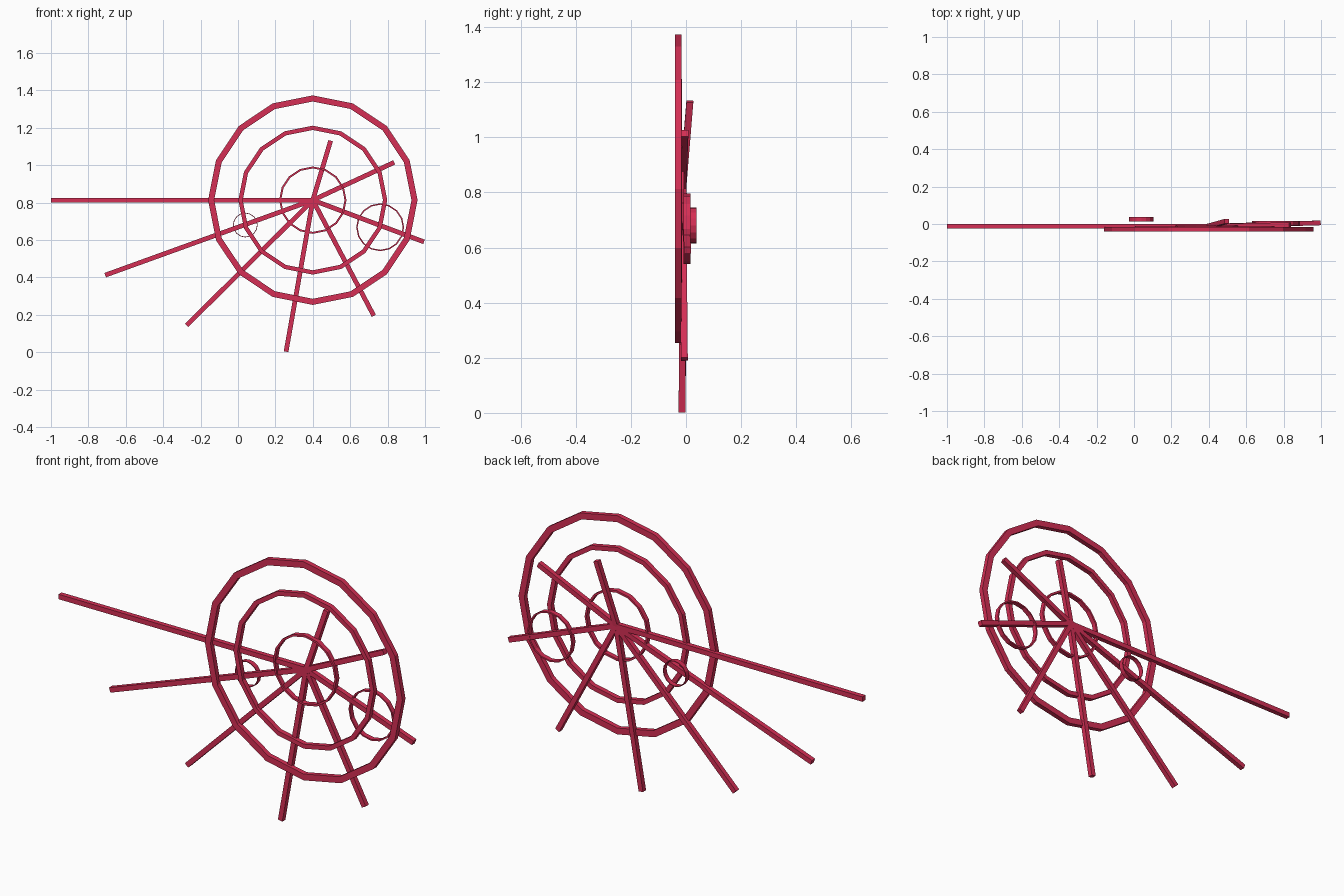
import bpy, bmesh, math
from mathutils import Vector

if "Cube" in bpy.data.objects:
    bpy.data.objects.remove(bpy.data.objects["Cube"])

crimson = bpy.data.materials.new("crimson")
crimson.use_nodes = True
COLOR = (0.66, 0.028, 0.09, 1)
crimson.diffuse_color = COLOR
crimson.node_tree.nodes["Principled BSDF"].inputs["Base Color"].default_value = COLOR

HUB = Vector((0.4, -0.012, 0.813))
DEPTH = 0.025


def finish(bm, name):
    bmesh.ops.recalc_face_normals(bm, faces=bm.faces)
    mesh = bpy.data.meshes.new(name)
    bm.to_mesh(mesh)
    bm.free()
    mesh.materials.append(crimson)
    bpy.context.collection.objects.link(bpy.data.objects.new(name, mesh))


def ring(name, x, y, z, radius, sides=16):
    """Flat-sided hoop with a rectangular section, facing the front."""
    bm = bmesh.new()
    inner = radius * 0.942
    loops = []
    for i in range(sides):
        a = math.tau * i / sides
        loops.append([bm.verts.new((x + r * math.cos(a), y + d, z + r * math.sin(a)))
                      for r, d in ((radius, -DEPTH / 2), (radius, DEPTH / 2),
                                   (inner, DEPTH / 2), (inner, -DEPTH / 2))])
    for i in range(sides):
        a, b = loops[i], loops[(i + 1) % sides]
        for k in range(4):
            m = (k + 1) % 4
            bm.faces.new((a[k], a[m], b[m], b[k]))
    finish(bm, name)


def spoke(name, tip):
    """Square bar from the hub to a tip."""
    bm = bmesh.new()
    along = Vector(tip) - HUB
    axis = along.normalized()
    side = axis.cross(Vector((0, 1, 0))).normalized()
    back = side.cross(axis)
    ends = []
    for p in (HUB, HUB + along):
        ends.append([bm.verts.new(p + side * s * DEPTH / 2 + back * t * DEPTH / 2)
                     for s, t in ((-1, -1), (1, -1), (1, 1), (-1, 1))])
    bm.faces.new(ends[0])
    bm.faces.new(ends[1])
    for k in range(4):
        m = (k + 1) % 4
        bm.faces.new((ends[0][k], ends[0][m], ends[1][m], ends[1][k]))
    finish(bm, name)


# Concentric rings
ring("outer_ring", HUB.x, -0.028, HUB.z, 0.56)
ring("middle_ring", HUB.x, -0.027, HUB.z, 0.398)
ring("inner_ring", HUB.x, -0.02, HUB.z, 0.18)

# Small side rings
ring("left_small_ring", 0.76, 0.004, 0.668, 0.128)
ring("right_small_ring", 0.039, 0.025, 0.68, 0.066)

# Spokes from the hub
tips = {
    "level_spoke": (-1.0, -0.012, 0.813),
    "right_low_spoke": (-0.71, -0.012, 0.412),
    "right_lower_spoke": (-0.275, -0.012, 0.143),
    "bottom_spoke": (0.257, -0.014, 0.003),
    "left_lower_spoke": (0.726, -0.006, 0.195),
    "left_low_spoke": (0.994, 0.006, 0.59),
    "left_upper_spoke": (0.835, -0.004, 1.015),
    "top_spoke": (0.495, 0.014, 1.13),
}
for name, tip in tips.items():
    spoke(name, tip)
